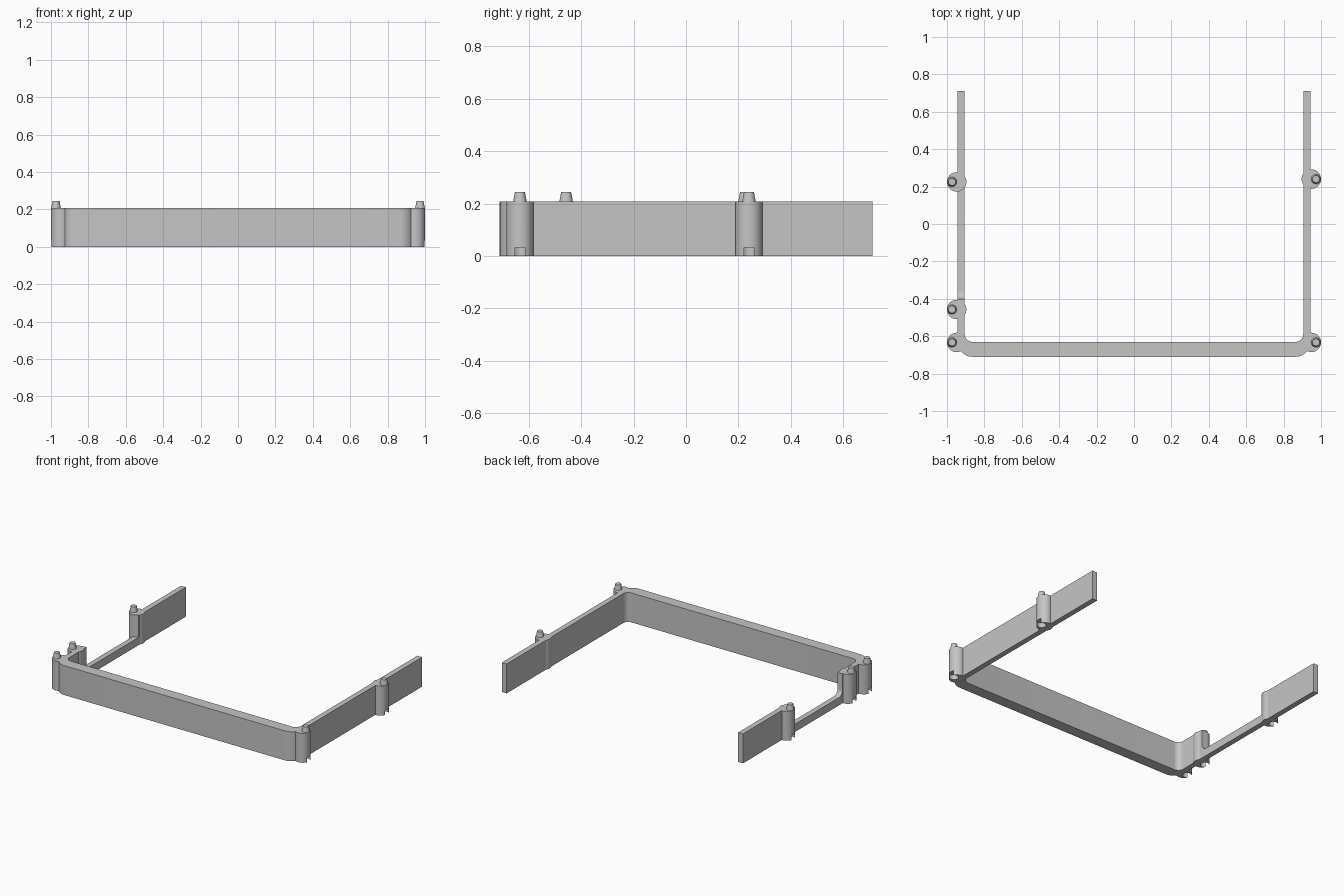
import bpy, bmesh, math
from mathutils import Matrix

cube = bpy.data.objects.get("Cube")
if cube:
    bpy.data.objects.remove(cube, do_unlink=True)

HEIGHT = 0.208
INNER, OUTER = 0.905, 0.943      # side wall faces
FRONT, FRONT_IN, BACK = -0.71, -0.63, 0.71
STUB = -0.56                     # where the front frame meets the arms

grey = bpy.data.materials.new("plain grey")
grey.use_nodes = True
grey.diffuse_color = (0.56, 0.56, 0.56, 1)
grey.node_tree.nodes["Principled BSDF"].inputs["Base Color"].default_value = grey.diffuse_color


def finish(name, bm):
    bmesh.ops.recalc_face_normals(bm, faces=bm.faces)
    mesh = bpy.data.meshes.new(name)
    bm.to_mesh(mesh)
    bm.free()
    mesh.materials.append(grey)
    ob = bpy.data.objects.new(name, mesh)
    bpy.context.collection.objects.link(ob)
    return ob


def extrude(name, points, offset):
    """Close a 3D outline and extrude it along offset."""
    bm = bmesh.new()
    face = bm.faces.new([bm.verts.new(p) for p in points])
    out = bmesh.ops.extrude_face_region(bm, geom=[face], use_keep_orig=True)
    verts = [v for v in out["geom"] if isinstance(v, bmesh.types.BMVert)]
    bmesh.ops.translate(bm, verts=verts, vec=offset)
    return finish(name, bm)


def cone(name, x, y, z0, z1, r0, r1, segments=32):
    bm = bmesh.new()
    bmesh.ops.create_cone(bm, cap_ends=True, segments=segments, radius1=r0, radius2=r1,
                          depth=z1 - z0, matrix=Matrix.Translation((x, y, (z0 + z1) / 2)))
    return finish(name, bm)


def arc(cx, cy, r, start, end, steps=10):
    angles = [math.radians(start + (end - start) * i / steps) for i in range(steps + 1)]
    return [(cx + r * math.cos(a), cy + r * math.sin(a)) for a in angles]


def select_only(ob):
    bpy.ops.object.select_all(action="DESELECT")
    ob.select_set(True)
    bpy.context.view_layer.objects.active = ob


def smooth(ob):
    select_only(ob)
    bpy.ops.object.shade_smooth_by_angle(angle=math.radians(35))


def combine(target, tool, operation):
    """Apply a boolean and discard the tool."""
    mod = target.modifiers.new("boolean", "BOOLEAN")
    mod.operation, mod.solver, mod.object = operation, "EXACT", tool
    select_only(target)
    bpy.ops.object.modifier_apply(modifier=mod.name)
    bpy.data.objects.remove(tool, do_unlink=True)


# Front wall with rounded corners and short side stubs
half = arc(OUTER - 0.08, FRONT + 0.08, 0.08, -90, 0) + [(OUTER, STUB), (INNER, STUB)]
half += arc(INNER - 0.04, FRONT_IN + 0.04, 0.04, 0, -90)
outline = half + [(-x, y) for x, y in reversed(half)]
frame = extrude("frame", [(x, y, 0) for x, y in outline], (0, 0, HEIGHT))

# Side arms: one plain, one cut down to a low bar with a filleted end
LOW = 0.055
plain = [(STUB - 0.01, 0), (BACK, 0), (BACK, HEIGHT), (STUB - 0.01, HEIGHT)]
cut_down = plain[:3] + [(0.19, HEIGHT), (0.19, LOW)]
cut_down += arc(-0.36, LOW + 0.04, 0.04, 270, 180, 8) + [(-0.40, HEIGHT), plain[3]]
for name, x, side in [("left_arm", INNER, plain), ("right_arm", -OUTER, cut_down)]:
    arm = extrude(name, [(x, y, z) for y, z in side], (OUTER - INNER, 0, 0))
    combine(frame, arm, "UNION")

# Round posts with a socket underneath and a tapered peg on top
posts = [("left_front", 1, -0.633), ("left_rear", 1, 0.24), ("right_front", -1, -0.633),
         ("right_middle", -1, -0.457), ("right_rear", -1, 0.225)]
for name, s, y in posts:
    post = cone(name + "_post", s * 0.948, y, 0, HEIGHT, 0.052, 0.052)
    combine(frame, post, "UNION")
    socket = cone(name + "_socket", s * 0.975, y, -0.02, 0.033, 0.029, 0.029, 24)
    combine(frame, socket, "DIFFERENCE")
    smooth(cone(name + "_peg", s * 0.973, y, HEIGHT - 0.002, 0.244, 0.026, 0.019, 24))

smooth(frame)
